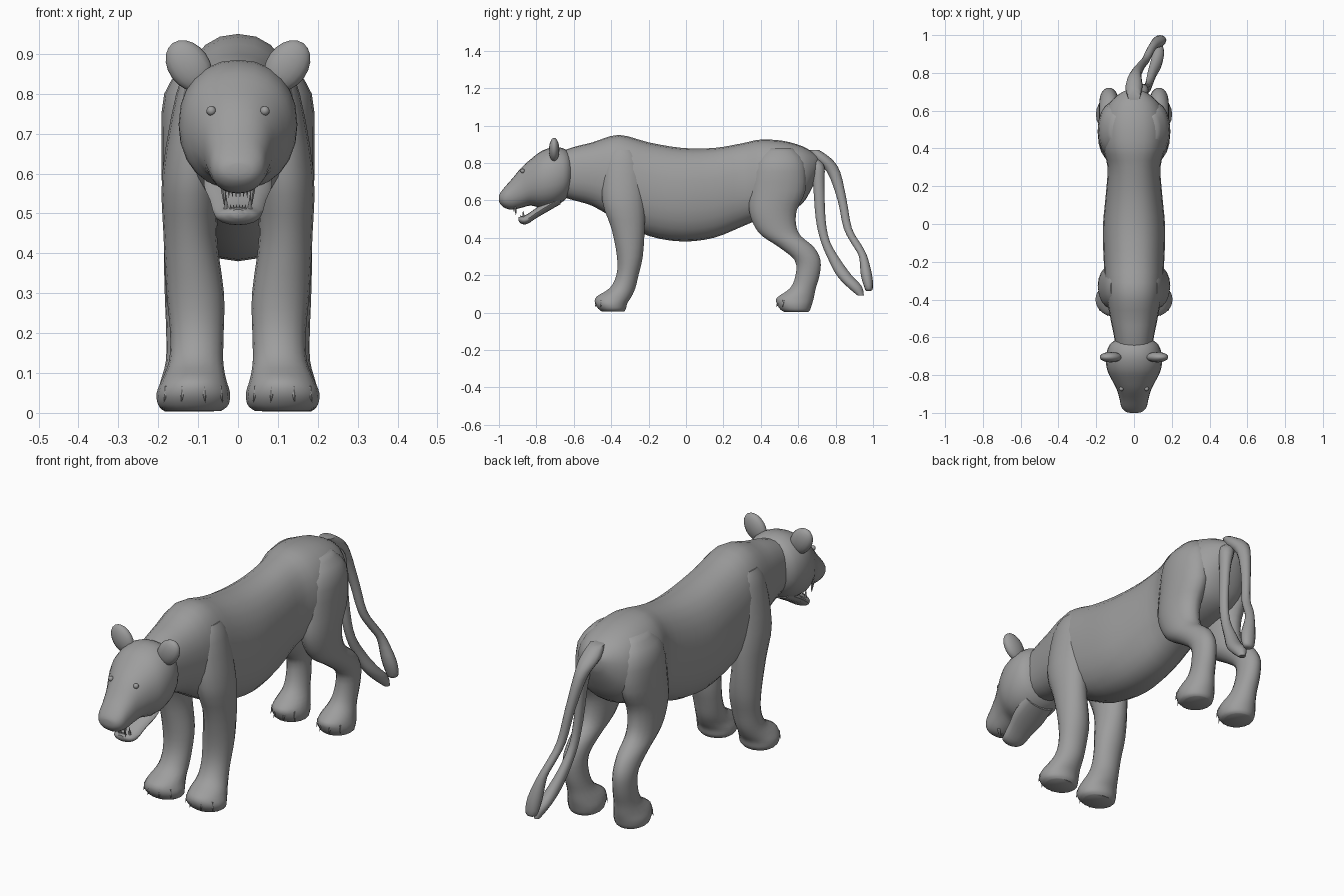
import bpy, bmesh, math
from mathutils import Vector

if "Cube" in bpy.data.objects:
    bpy.data.objects.remove(bpy.data.objects["Cube"])

grey = bpy.data.materials.new("plain grey")
grey.use_nodes = True
COLOUR = (0.34, 0.34, 0.34, 1)
grey.diffuse_color = COLOUR
grey.node_tree.nodes["Principled BSDF"].inputs["Base Color"].default_value = COLOUR


def finish(name, bm):
    """Turn a bmesh into a smooth shaded grey object."""
    bmesh.ops.recalc_face_normals(bm, faces=bm.faces)
    mesh = bpy.data.meshes.new(name)
    bm.to_mesh(mesh)
    bm.free()
    mesh.materials.append(grey)
    obj = bpy.data.objects.new(name, mesh)
    bpy.context.collection.objects.link(obj)
    bpy.ops.object.select_all(action="DESELECT")
    obj.select_set(True)
    bpy.context.view_layer.objects.active = obj
    bpy.ops.object.shade_smooth_by_angle(angle=math.radians(50))
    return obj


def smooth_rows(rows, steps=3):
    """Pass a Catmull-Rom spline through rows of numbers."""
    rows = [Vector(r) for r in rows]
    out = []
    for i in range(len(rows) - 1):
        a, b, c, d = rows[max(i - 1, 0)], rows[i], rows[i + 1], rows[min(i + 2, len(rows) - 1)]
        for s in range(steps):
            t = s / steps
            out.append(b + (c - a) * (t / 2) + (a * 2 - b * 5 + c * 4 - d) * (t * t / 2)
                       + (b * 3 - a - c * 3 + d) * (t ** 3 / 2))
    return out + [rows[-1]]


def loft(name, rows, upright, side=1, sides=20, power=1.0):
    """Upright rows: y, top, bottom, half width. Level rows: z, x, y, rx, ry."""
    bm = bmesh.new()
    rings = []
    for row in smooth_rows(rows):
        ring = []
        for k in range(sides):
            a = math.tau * k / sides
            u = math.copysign(abs(math.cos(a)) ** power, math.cos(a))
            v = math.copysign(abs(math.sin(a)) ** power, math.sin(a))
            if upright:
                y, top, bottom, w = row
                p = (w * u, y, (top + bottom) / 2 + (top - bottom) / 2 * v)
            else:
                z, x, y, rx, ry = row
                p = (side * (x + rx * u), y + ry * v, z)
            ring.append(bm.verts.new(p))
        rings.append(ring)
    for lower, upper in zip(rings, rings[1:]):
        for k in range(sides):
            j = (k + 1) % sides
            bm.faces.new((lower[k], lower[j], upper[j], upper[k]))
    bm.faces.new(rings[0])
    bm.faces.new(rings[-1])
    return finish(name, bm)


def spike(name, base, tip, radius):
    """A small cone from base to tip, for claws and teeth."""
    base, tip = Vector(base), Vector(tip)
    axis = tip - base
    bm = bmesh.new()
    bmesh.ops.create_cone(bm, cap_ends=True, segments=6, radius1=radius, radius2=0, depth=axis.length)
    turn = axis.to_track_quat("Z", "Y")
    for v in bm.verts:
        v.co = turn @ v.co + (base + tip) / 2
    return finish(name, bm)


def ball(name, centre, size, tilt=0):
    """A stretched sphere leaning sideways by tilt."""
    bm = bmesh.new()
    bmesh.ops.create_uvsphere(bm, u_segments=16, v_segments=10, radius=1)
    c, s = math.cos(tilt), math.sin(tilt)
    for v in bm.verts:
        x, y, z = (v.co[i] * size[i] for i in range(3))
        v.co = Vector((x * c + z * s, y, z * c - x * s)) + Vector(centre)
    return finish(name, bm)


# Trunk with neck and rump
loft("body", [
    (-.70, .85, .63, .09), (-.60, .885, .60, .105), (-.50, .91, .57, .125),
    (-.36, .95, .49, .15), (-.20, .91, .41, .16), (-.02, .88, .38, .165),
    (.15, .88, .40, .15), (.30, .905, .46, .14), (.40, .925, .50, .165),
    (.52, .918, .53, .17), (.62, .89, .58, .145), (.68, .855, .68, .09), (.71, .83, .76, .04),
], True, sides=24, power=.88)

# Skull and muzzle
loft("head", [
    (-.61, .83, .67, .09), (-.64, .87, .61, .13), (-.70, .885, .57, .148), (-.77, .865, .56, .143),
    (-.83, .82, .572, .115), (-.88, .775, .56, .09), (-.93, .715, .55, .076),
    (-.97, .67, .56, .066), (-.993, .64, .58, .045), (-1.0, .625, .598, .02),
], True, sides=24, power=.92)

# Open lower jaw
loft("lower_jaw", [
    (-.67, .64, .58, .08), (-.74, .60, .54, .085), (-.80, .56, .505, .07),
    (-.85, .525, .473, .06), (-.88, .515, .475, .045), (-.895, .51, .49, .02),
], True, sides=16)

FRONT_LEG = [
    (.87, .09, -.34, .035, .06), (.80, .095, -.34, .06, .10), (.60, .115, -.335, .075, .115),
    (.45, .12, -.31, .067, .09), (.30, .107, -.30, .072, .07), (.20, .103, -.313, .067, .06),
    (.13, .105, -.34, .068, .07), (.085, .11, -.385, .08, .095), (.05, .112, -.40, .092, .088),
    (.02, .112, -.395, .088, .075), (.005, .112, -.39, .07, .06),
]
HIND_LEG = [
    (.88, .09, .50, .035, .07), (.80, .11, .50, .075, .135), (.65, .117, .49, .075, .15),
    (.55, .12, .465, .07, .13), (.47, .122, .475, .065, .115), (.41, .125, .51, .06, .105),
    (.35, .13, .59, .055, .095), (.28, .133, .65, .05, .07), (.20, .13, .65, .05, .065),
    (.13, .125, .625, .056, .07), (.08, .122, .585, .072, .10), (.045, .122, .58, .08, .095),
    (.015, .122, .585, .075, .08), (.003, .122, .59, .06, .065),
]

for label, side in (("left", 1), ("right", -1)):
    # Legs, each with a fan of claws round the toes
    for part, rows, x, y, rx, ry in (("front", FRONT_LEG, .112, -.395, .088, .088),
                                     ("hind", HIND_LEG, .122, .582, .077, .095)):
        loft(f"{label}_{part}_leg", rows, False, side, 18)
        for n, angle in enumerate((-50, -18, 18, 50)):
            a = math.radians(angle)
            out = Vector((side * rx * math.sin(a), -ry * math.cos(a), 0))
            root = Vector((side * x, y, .065)) + out * .96
            spike(f"{label}_{part}_claw_{n + 1}", root, root + out * .14 - Vector((0, 0, .04)), .008)
    # Rounded ears, cupped forward
    ball(f"{label}_ear", (side * .123, -.705, .87), (.052, .028, .07), side * .62)
    ball(f"{label}_eye", (side * .067, -.873, .757), (.012, .012, .012))
    # Teeth
    spike(f"{label}_upper_fang", (side * .036, -.915, .57), (side * .034, -.908, .515), .009)
    spike(f"{label}_lower_fang", (side * .03, -.868, .51), (side * .03, -.872, .55), .007)
    for n in range(3):
        x = side * (.005 + .009 * n)
        spike(f"{label}_upper_tooth_{n + 1}", (x, -.925, .565), (x, -.923, .538), .005)
        spike(f"{label}_lower_tooth_{n + 1}", (x * .8, -.882, .508), (x * .8, -.883, .524), .004)

# Two strands of the tail
loft("outer_tail", [
    (.87, 0, .68, .035, .03), (.82, .0, .73, .045, .05), (.75, .01, .79, .03, .035),
    (.60, .035, .835, .022, .024), (.45, .06, .865, .02, .022), (.36, .085, .915, .02, .024),
    (.30, .105, .947, .022, .022), (.20, .13, .965, .035, .03), (.13, .14, .977, .03, .022),
    (.115, .14, .975, .012, .012),
], False, sides=12)
loft("inner_tail", [
    (.82, .02, .68, .03, .03), (.78, .04, .705, .035, .035), (.68, .055, .71, .024, .03),
    (.50, .07, .72, .02, .026), (.38, .08, .745, .02, .024), (.28, .095, .795, .024, .032),
    (.20, .115, .845, .03, .04), (.14, .13, .90, .03, .04), (.09, .14, .935, .014, .016),
], False, sides=12)
